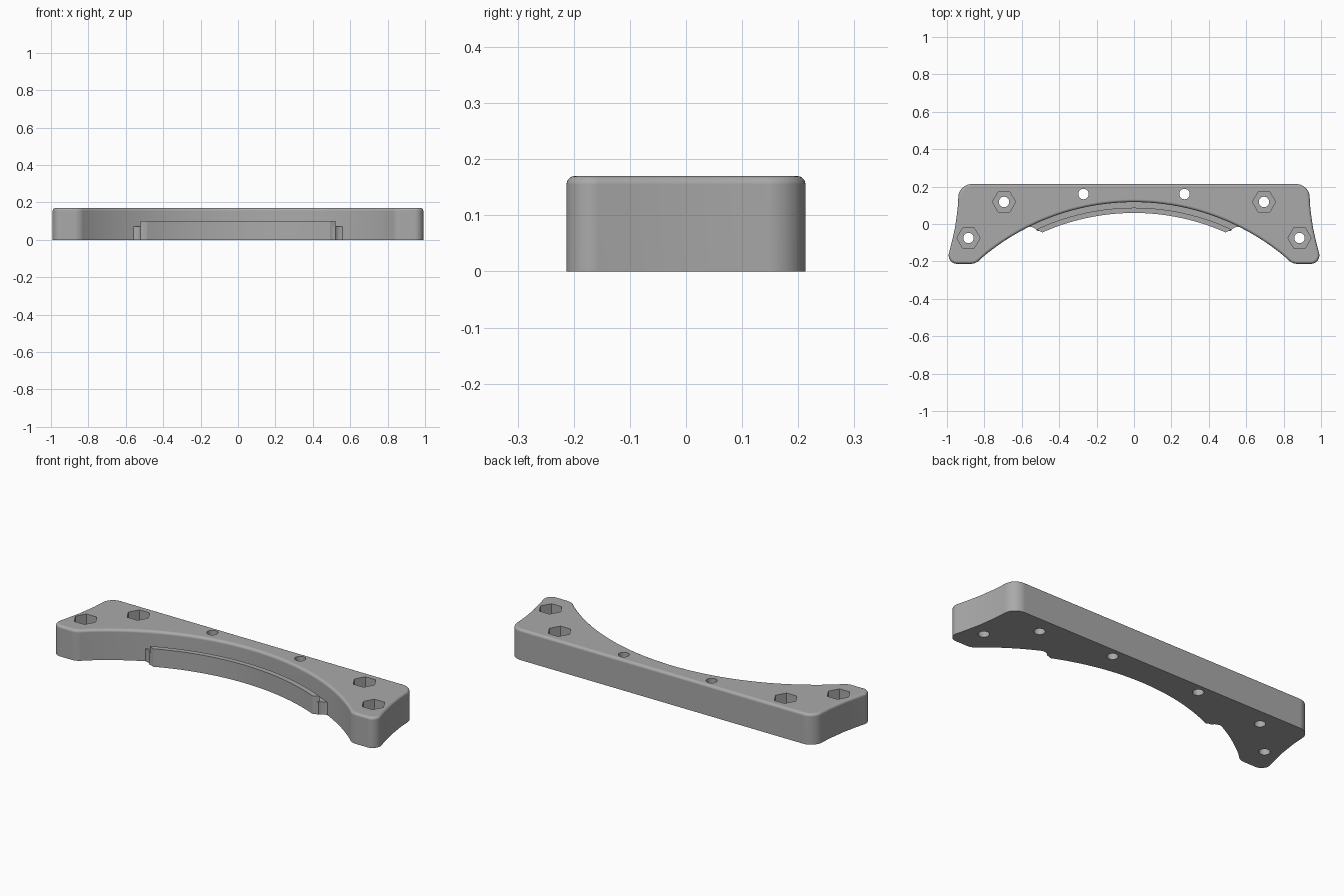
import bpy
import bmesh
import math
from mathutils import Vector

if "Cube" in bpy.data.objects:
    bpy.data.objects.remove(bpy.data.objects["Cube"])

HEIGHT = 0.17
CENTRE_Y = -1.143      # centre of the large front arc
WALL_R = 1.26

grey = bpy.data.materials.new("satin grey")
grey.use_nodes = True
grey.diffuse_color = (0.4, 0.4, 0.4, 1)
grey.node_tree.nodes["Principled BSDF"].inputs["Base Color"].default_value = (0.4, 0.4, 0.4, 1)


def on_arc(radius, x):
    return (x, CENTRE_Y + math.sqrt(radius ** 2 - x ** 2))


def arc(radius, x0, x1, steps):
    return [on_arc(radius, x0 + (x1 - x0) * i / steps) for i in range(steps + 1)]


def rounded(before, corner, after, radius, steps=8):
    """Points of a fillet replacing one corner."""
    c = Vector(corner)
    u = (Vector(before) - c).normalized()
    v = (Vector(after) - c).normalized()
    half = u.angle(v) / 2
    mid = c + (u + v).normalized() * radius / math.sin(half)
    a = c + u * radius / math.tan(half) - mid
    b = c + v * radius / math.tan(half) - mid
    return [tuple(mid + a.lerp(b, i / steps).normalized() * radius) for i in range(steps + 1)]


def mirrored(half):
    """Close a right-hand half outline with its mirror image."""
    return half + [(-x, y) for x, y in reversed(half) if abs(x) > 1e-6]


def slab(name, outline, z0, z1, fillet=0):
    bm = bmesh.new()
    base = bm.faces.new([bm.verts.new((x, y, z0)) for x, y in outline])
    out = bmesh.ops.extrude_face_region(bm, geom=[base])
    top = [v for v in out["geom"] if isinstance(v, bmesh.types.BMVert)]
    bmesh.ops.translate(bm, verts=top, vec=(0, 0, z1 - z0))
    bmesh.ops.recalc_face_normals(bm, faces=bm.faces)
    if fillet:
        rim = [e for e in bm.edges if all(v.co.z > z1 - 1e-5 for v in e.verts)]
        bmesh.ops.bevel(bm, geom=rim, offset=fillet, segments=5, profile=0.5, affect='EDGES')
    mesh = bpy.data.meshes.new(name)
    bm.to_mesh(mesh)
    bm.free()
    mesh.materials.append(grey)
    obj = bpy.data.objects.new(name, mesh)
    bpy.context.collection.objects.link(obj)
    return obj


def combine(target, tool, operation):
    tool.hide_render = True
    mod = target.modifiers.new(operation.title(), 'BOOLEAN')
    mod.operation = operation
    mod.solver = 'EXACT'
    mod.object = tool
    bpy.context.view_layer.objects.active = target
    bpy.ops.object.modifier_apply(modifier=mod.name)
    bpy.data.objects.remove(tool)


def ngon(x, y, radius, sides):
    return [(x + radius * math.cos(2 * math.pi * i / sides),
             y + radius * math.sin(2 * math.pi * i / sides)) for i in range(sides)]


# Main bracket: straight back, slightly hollow ends, arched front
back, foot, toe = (0.935, 0.213), (1.004, -0.213), (0.85, -0.213)
ends = [(0.943, 0.08), (0.957, -0.02), (0.975, -0.1)]
half = rounded((0, 0.213), back, ends[0], 0.07)
half += ends
half += rounded(ends[-1], foot, toe, 0.045)
half += rounded(foot, toe, on_arc(WALL_R, 0.7), 0.07)
half += arc(WALL_R, 0.8, 0, 28)
bracket = slab("arched_bracket", mirrored(half), 0, HEIGHT, 0.015)

# Low ledge under the arch, flaring into the wall at both ends
ledge = arc(1.215, 0, 0.504, 18)
ledge += [(0.52, -0.036), (0.527, -0.025), (0.54, -0.018), (0.56, -0.0145)]
ledge += arc(1.275, 0.565, 0, 18)
combine(bracket, slab("ledge", mirrored(ledge), 0, 0.07), 'UNION')

# Raised lip along the front of the ledge
tip_in, tip_out = on_arc(1.202, 0.49), on_arc(1.23, 0.521)
lip = arc(1.202, 0, 0.475, 18)
lip += rounded(lip[-1], tip_in, tip_out, 0.008, 4)
lip += arc(1.23, 0.521, 0, 18)
combine(bracket, slab("lip", mirrored(lip), 0, 0.1), 'UNION')

# Bolt holes, four of them with hexagonal nut pockets
for side in (-1, 1):
    for x, y, pocket in ((0.27, 0.16, False), (0.695, 0.118, True), (0.885, -0.075, True)):
        combine(bracket, slab("bolt_hole", ngon(side * x, y, 0.028, 32), -0.1, 0.3), 'DIFFERENCE')
        if pocket:
            combine(bracket, slab("nut_pocket", ngon(side * x, y, 0.062, 6), 0.09, 0.3), 'DIFFERENCE')

# Smooth curved walls, crisp edges
bpy.ops.object.select_all(action='DESELECT')
bracket.select_set(True)
bpy.context.view_layer.objects.active = bracket
bpy.ops.object.shade_smooth_by_angle(angle=math.radians(30))
weighted = bracket.modifiers.new("Weighted normals", 'WEIGHTED_NORMAL')
weighted.keep_sharp = True
